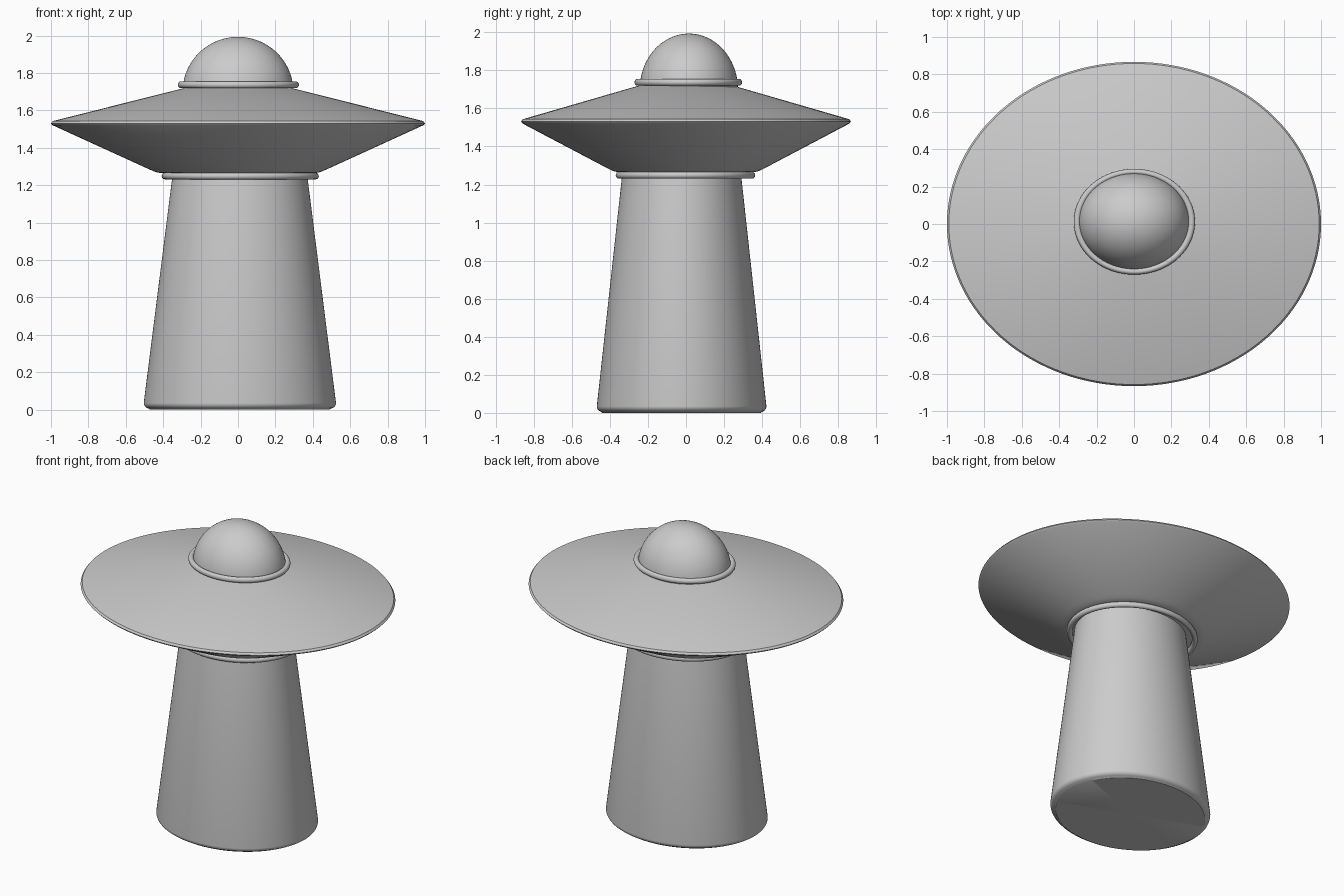
import bpy, bmesh, math

cube = bpy.data.objects.get("Cube")
if cube:
    bpy.data.objects.remove(cube, do_unlink=True)

GREY = (0.6, 0.6, 0.6, 1)
grey = bpy.data.materials.new("plain grey")
grey.use_nodes = True
grey.diffuse_color = GREY
grey.node_tree.nodes["Principled BSDF"].inputs["Base Color"].default_value = GREY


def lathe(name, profile, squash, centre, steps=128):
    """Spin (radius, z) points into an oval solid; squash is the depth/width ratio."""
    bm = bmesh.new()
    rings = []
    for r, z in profile:
        if r < 1e-5:
            rings.append([bm.verts.new((centre[0], centre[1], z))])
        else:
            turns = [2 * math.pi * i / steps for i in range(steps)]
            rings.append([bm.verts.new((centre[0] + r * math.cos(a),
                                        centre[1] + r * squash * math.sin(a), z)) for a in turns])
    for low, high in zip(rings, rings[1:]):
        for i in range(steps):
            j = (i + 1) % steps
            if len(low) == 1:
                bm.faces.new((low[0], high[j], high[i]))
            elif len(high) == 1:
                bm.faces.new((low[i], low[j], high[0]))
            else:
                bm.faces.new((low[i], low[j], high[j], high[i]))
    bmesh.ops.recalc_face_normals(bm, faces=bm.faces)
    mesh = bpy.data.meshes.new(name)
    bm.to_mesh(mesh)
    bm.free()
    return finish(bpy.data.objects.new(name, mesh))


def finish(ob, link=True):
    """Link, colour and smooth an object."""
    if link:
        bpy.context.collection.objects.link(ob)
    ob.data.materials.append(grey)
    bpy.ops.object.select_all(action="DESELECT")
    ob.select_set(True)
    bpy.context.view_layer.objects.active = ob
    bpy.ops.object.shade_smooth_by_angle(angle=math.radians(35))
    return ob


def oval_ring(name, radius, tube, squash, centre):
    bpy.ops.mesh.primitive_torus_add(major_radius=radius, minor_radius=tube,
                                     major_segments=128, minor_segments=16, location=centre)
    ob = bpy.context.object
    ob.name = name
    ob.scale.y = squash
    return finish(ob, link=False)


# Tapered beam with a rounded foot
foot = [(0.48 + 0.034 * math.sin(a), 0.035 - 0.03 * math.cos(a))
        for a in [math.pi / 2 * i / 6 for i in range(7)]]
foot[0] = (0.48, 0.0)
lathe("beam", [(0, 0)] + foot + [(0.358, 1.27), (0, 1.27)], 0.867, (0.01, -0.023))

# Saucer: soft lower lip, sharp rim, sloping top
saucer = [(0, 1.265), (0.41, 1.265), (0.432, 1.268), (0.455, 1.276),
          (0.48, 1.287), (0.99, 1.52), (1.0, 1.53), (0.99, 1.543),
          (0.265, 1.725), (0, 1.725)]
lathe("saucer", saucer, 0.867, (0, 0))

# Dome: upper part of a ball
dome = [(0.296 * math.cos(a), 1.7 + 0.293 * math.sin(a))
        for a in [math.pi / 2 * i / 24 for i in range(24)]]
lathe("dome", [(0, 1.7)] + dome + [(0, 1.993)], 0.872, (0, 0.015))

# Collars around the dome and the top of the beam
oval_ring("dome_collar", 0.306, 0.018, 0.872, (0.002, 0.012, 1.737))
oval_ring("beam_collar", 0.402, 0.018, 0.872, (0.012, -0.003, 1.249))
